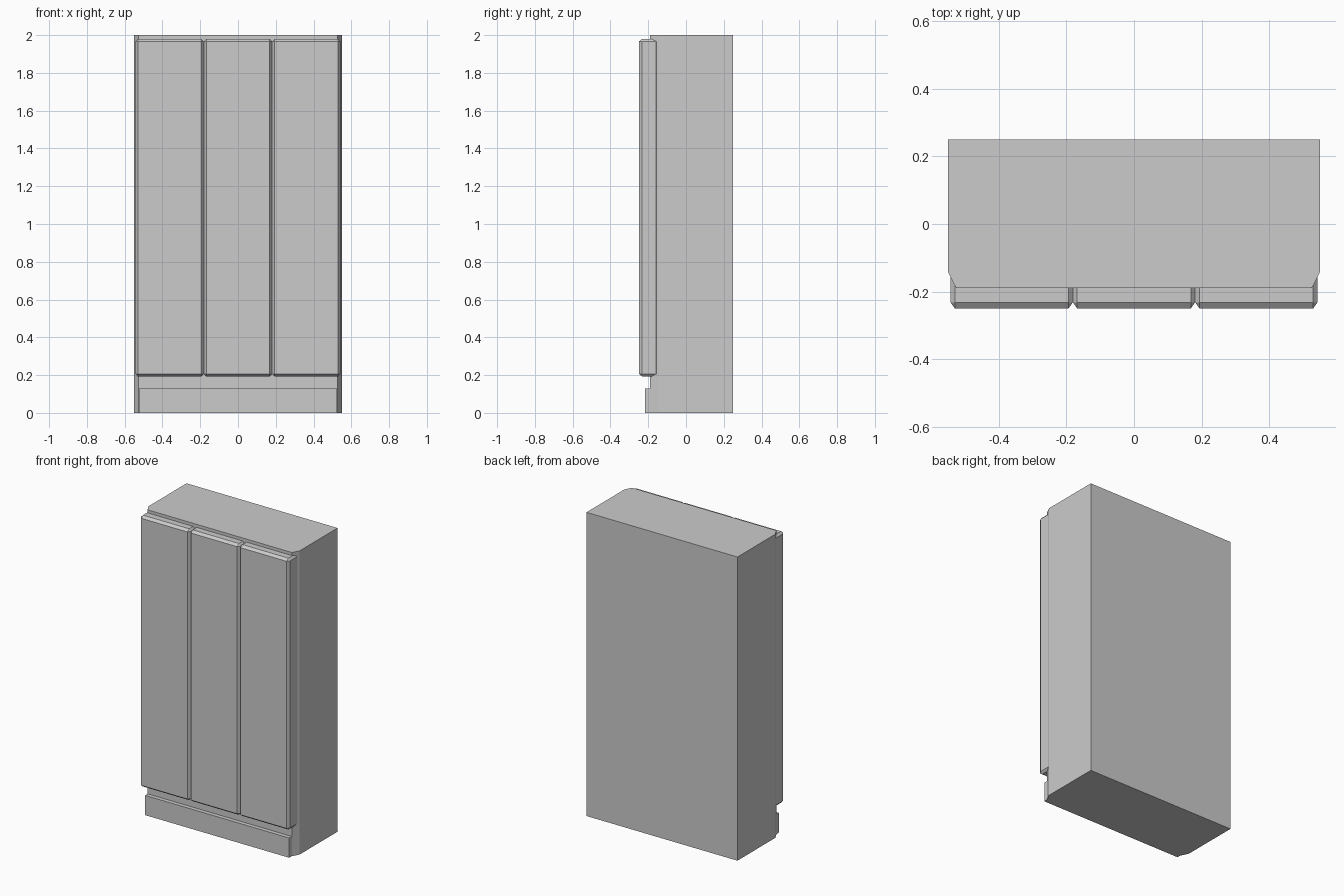
import bpy, bmesh
from mathutils import Matrix, Vector

if "Cube" in bpy.data.objects:
    bpy.data.objects.remove(bpy.data.objects["Cube"])


def new_object(name, bm):
    bmesh.ops.recalc_face_normals(bm, faces=bm.faces)
    mesh = bpy.data.meshes.new(name)
    bm.to_mesh(mesh)
    bm.free()
    obj = bpy.data.objects.new(name, mesh)
    bpy.context.collection.objects.link(obj)
    return obj


def box(name, lo, hi, bevel=None):
    """Box between two corners; bevel = chamfer size along x, y, z."""
    lo, hi = Vector(lo), Vector(hi)
    size = hi - lo
    unit = Vector(bevel) if bevel else Vector((1, 1, 1))
    # chamfer in a space where the bevel is one unit, then scale back
    bm = bmesh.new()
    bmesh.ops.create_cube(bm, size=1)
    bmesh.ops.scale(bm, verts=bm.verts, vec=[s / u for s, u in zip(size, unit)])
    if bevel:
        bmesh.ops.bevel(bm, geom=bm.edges[:], offset=1, offset_type='OFFSET',
                        segments=1, affect='EDGES', profile=0.5)
    bmesh.ops.scale(bm, verts=bm.verts, vec=unit)
    bmesh.ops.transform(bm, verts=bm.verts, matrix=Matrix.Translation((lo + hi) / 2))
    return new_object(name, bm)


# Cabinet body: plan with chamfered front corners, extruded upward
half = [(0.55, 0.25), (0.55, -0.143), (0.526, -0.19)]
plan = half + [(-x, y) for x, y in reversed(half)]
bm = bmesh.new()
face = bm.faces.new([bm.verts.new((x, y, 0)) for x, y in plan])
top = bmesh.ops.extrude_face_region(bm, geom=[face])
verts = [g for g in top['geom'] if isinstance(g, bmesh.types.BMVert)]
bmesh.ops.translate(bm, verts=verts, vec=(0, 0, 2))
new_object("cabinet_body", bm)

# Plinth board along the bottom front
box("plinth", (-0.525, -0.217, 0), (0.525, -0.18, 0.13))

# Three chamfered doors side by side
width = 0.362
for i, side in enumerate(("left", "middle", "right")):
    x = (i - 1.5) * width
    box(side + "_door", (x, -0.25, 0.193), (x + width, -0.14, 1.98),
        bevel=(0.013, 0.018, 0.014))
